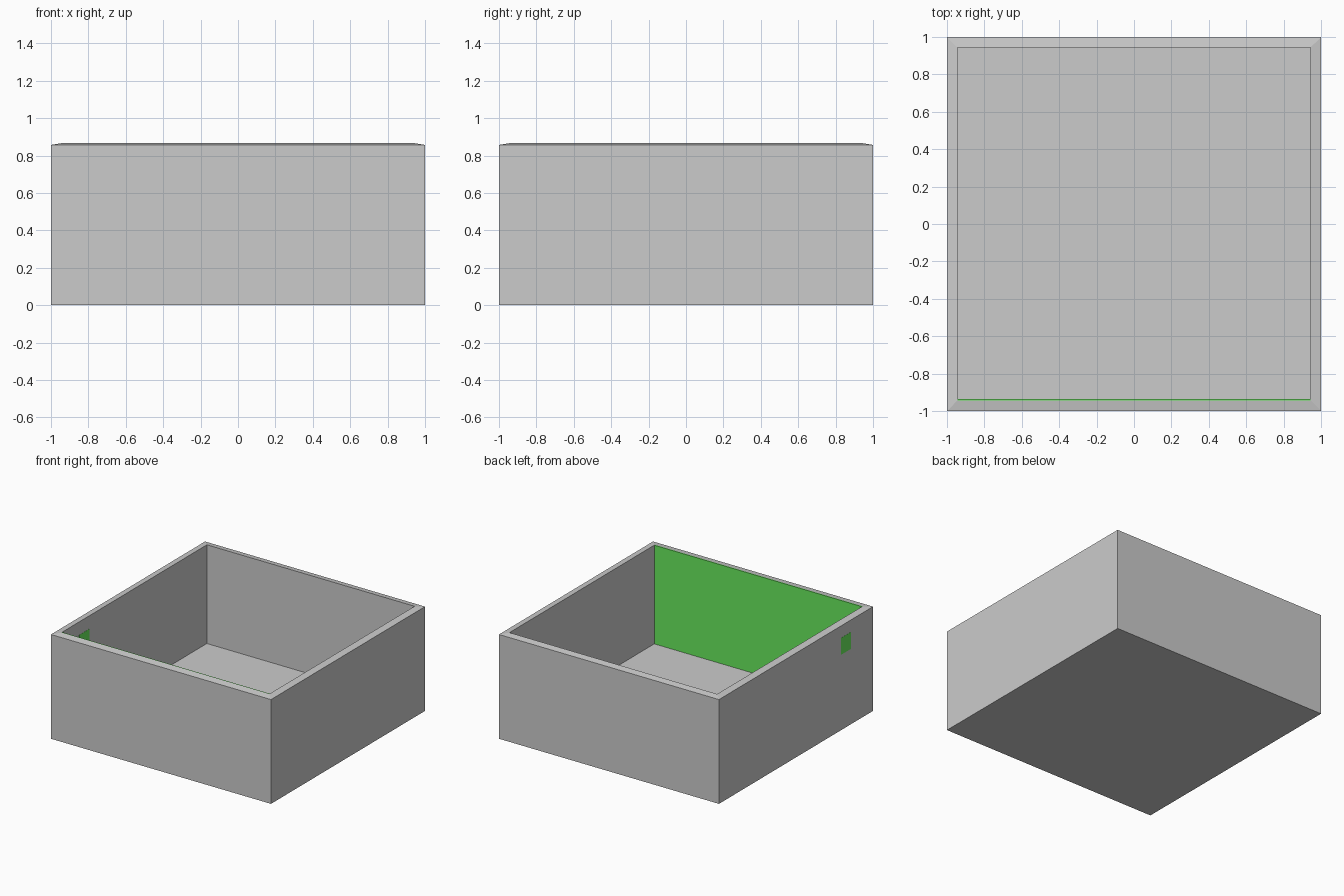
import bpy, bmesh
from mathutils import Vector

if "Cube" in bpy.data.objects:
    bpy.data.objects.remove(bpy.data.objects["Cube"])

OUT, INN = 1.0, 0.944        # half widths outside and inside the walls
EDGE, TOP, FLOOR = 0.857, 0.866, 0.055

green = bpy.data.materials.new("green")
green.diffuse_color = (0.14, 0.82, 0.11, 1)
green.use_nodes = True
green.node_tree.nodes["Principled BSDF"].inputs["Base Color"].default_value = green.diffuse_color


def finish(name, bm, mat=None):
    bmesh.ops.recalc_face_normals(bm, faces=bm.faces)
    mesh = bpy.data.meshes.new(name)
    bm.to_mesh(mesh)
    bm.free()
    if mat:
        mesh.materials.append(mat)
    obj = bpy.data.objects.new(name, mesh)
    bpy.context.collection.objects.link(obj)
    return obj


def box(name, lo, hi, mat=None):
    bm = bmesh.new()
    bmesh.ops.create_cube(bm, size=1)
    lo, hi = Vector(lo), Vector(hi)
    for v in bm.verts:
        v.co = (lo + hi) / 2 + v.co * (hi - lo)
    return finish(name, bm, mat)


# Open tray: square rings from the base, over the sloped rim, down to the floor
bm = bmesh.new()
rings = [[bm.verts.new((sx * r, sy * r, z))
          for sx, sy in ((-1, -1), (1, -1), (1, 1), (-1, 1))]
         for r, z in ((OUT, 0), (OUT, EDGE), (INN, TOP), (INN, FLOOR))]
for a, b in zip(rings, rings[1:]):
    for i in range(4):
        j = (i + 1) % 4
        bm.faces.new((a[i], a[j], b[j], b[i]))
bm.faces.new(rings[0])
bm.faces.new(rings[-1])
finish("tray", bm)

# Green lining on the inside of the front wall
box("front_lining", (-INN, -INN, FLOOR), (INN, -INN + 0.008, TOP), green)

# Small green insert passing through the left wall
box("side_insert", (-OUT - 0.001, -0.714, 0.62), (-INN + 0.001, -0.584, 0.758), green)
